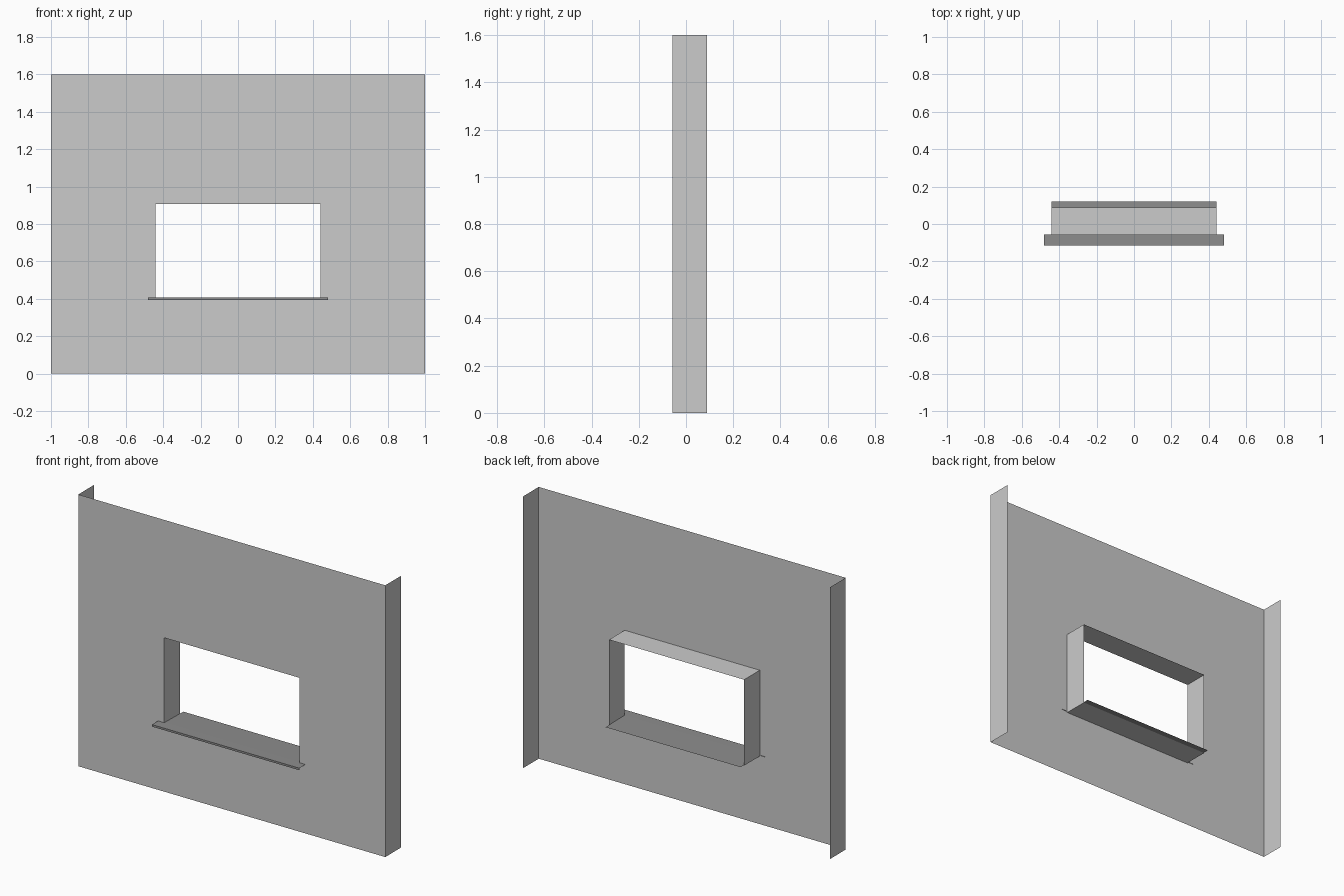
import bpy

if "Cube" in bpy.data.objects:
    bpy.data.objects.remove(bpy.data.objects["Cube"])

Y_FRONT, Y_BACK = -0.058, 0.088      # wall face and rear of the returns
HALF_W, TOP = 1.0, 1.6               # wall size
OPEN_W, OPEN_Z0, OPEN_Z1 = 0.44, 0.40, 0.906   # window opening
SILL_Z = 0.406


def mesh_object(name, verts, faces, material=None):
    mesh = bpy.data.meshes.new(name)
    mesh.from_pydata(verts, [], faces)
    mesh.update()
    obj = bpy.data.objects.new(name, mesh)
    bpy.context.collection.objects.link(obj)
    if material:
        mesh.materials.append(material)
    return obj


def rect(w, z0, z1, y):
    return [(-w, y, z0), (w, y, z0), (w, y, z1), (-w, y, z1)]


def ring(a, b):
    # quads joining two four-point loops
    return [(a + i, a + (i + 1) % 4, b + (i + 1) % 4, b + i) for i in range(4)]


# Wall face with a window opening
mesh_object("wall_face",
            rect(HALF_W, 0, TOP, Y_FRONT) + rect(OPEN_W, OPEN_Z0, OPEN_Z1, Y_FRONT),
            ring(0, 4))

# Window reveal: four sides running back from the opening
mesh_object("window_reveal",
            rect(OPEN_W, OPEN_Z0, OPEN_Z1, Y_FRONT) + rect(OPEN_W, OPEN_Z0, OPEN_Z1, Y_BACK),
            ring(0, 4))

# Side returns of the wall
for side, x in (("left", -HALF_W), ("right", HALF_W)):
    quad = [(x, Y_FRONT, 0), (x, Y_BACK, 0), (x, Y_BACK, TOP), (x, Y_FRONT, TOP)]
    mesh_object(side + "_wall_return", quad, [(0, 1, 2, 3) if x > 0 else (3, 2, 1, 0)])

# Sill: T-shaped thin sheet, wide nosing with a drip lip, narrow inner board
dark = bpy.data.materials.new("dark_sill")
dark.diffuse_color = (0.27, 0.27, 0.27, 1)
dark.use_nodes = True
dark.node_tree.nodes["Principled BSDF"].inputs["Base Color"].default_value = dark.diffuse_color

NOSE_W, NOSE_Y0, NOSE_Y1, SILL_Y1 = 0.48, -0.115, -0.055, 0.12
inner = [(-OPEN_W, NOSE_Y1, SILL_Z), (OPEN_W, NOSE_Y1, SILL_Z),
         (OPEN_W, SILL_Y1, SILL_Z - 0.003), (-OPEN_W, SILL_Y1, SILL_Z - 0.003)]
mesh_object("inner_sill_board", inner, [(0, 1, 2, 3)], dark)

profile = [(NOSE_Y1, SILL_Z), (NOSE_Y0, SILL_Z), (NOSE_Y0, SILL_Z - 0.012)]
verts = [(x, y, z) for y, z in profile for x in (-NOSE_W, NOSE_W)]
mesh_object("sill_nosing", verts, [(0, 2, 3, 1), (2, 4, 5, 3)], dark)
